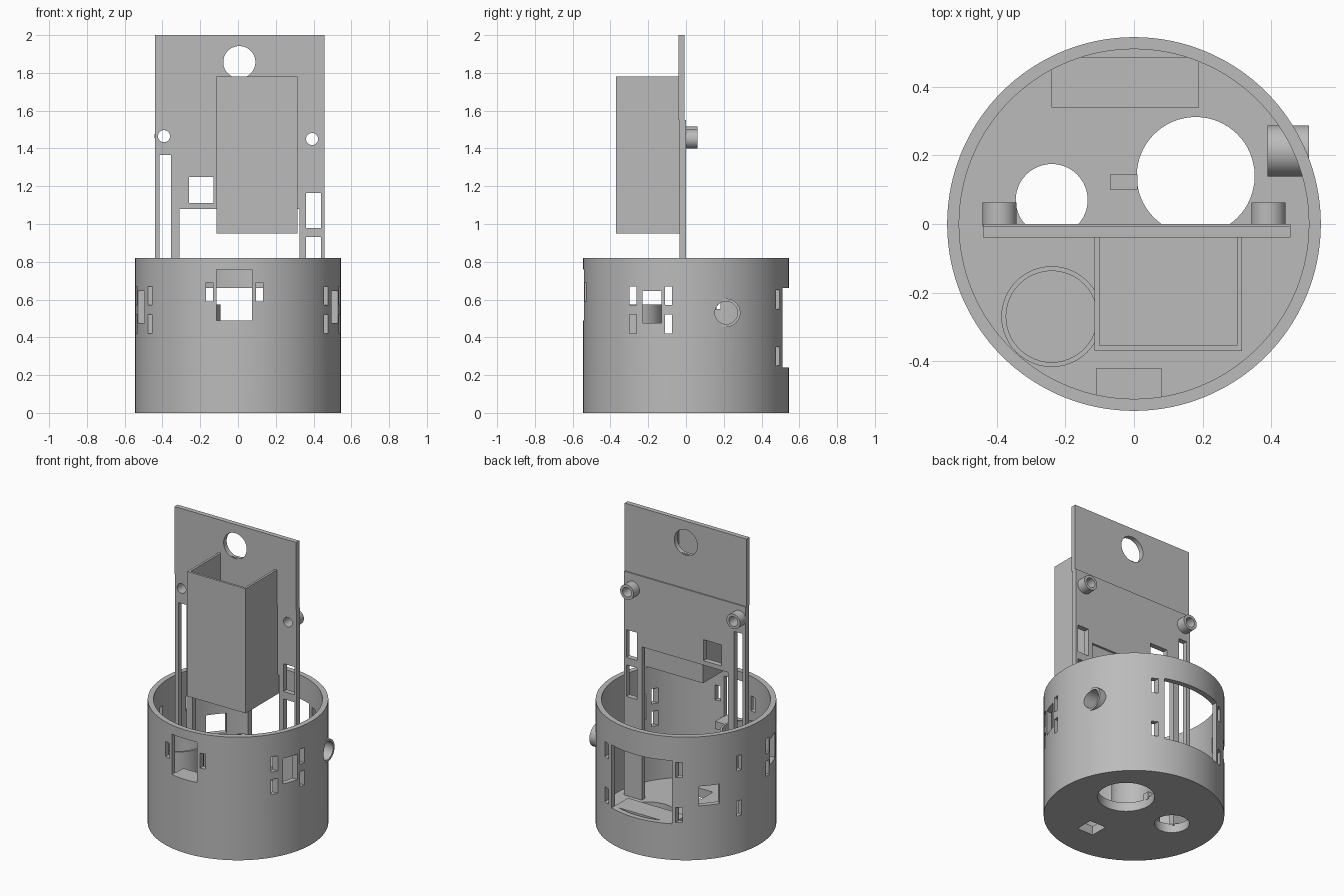
import bpy, bmesh, math
from mathutils import Matrix, Vector

cube = bpy.data.objects.get("Cube")
if cube:
    bpy.data.objects.remove(cube, do_unlink=True)

grey = bpy.data.materials.new("plain grey")
grey.use_nodes = True
COLOUR = (0.5, 0.5, 0.5, 1)
grey.diffuse_color = COLOUR
grey.node_tree.nodes["Principled BSDF"].inputs["Base Color"].default_value = COLOUR


def box(bm, x0, x1, y0, y1, z0, z1, turn=0):
    """Axis-aligned box, then turned about the z axis (degrees)."""
    m = (Matrix.Rotation(math.radians(turn), 4, 'Z')
         @ Matrix.Translation(((x0 + x1) / 2, (y0 + y1) / 2, (z0 + z1) / 2))
         @ Matrix.Diagonal((x1 - x0, y1 - y0, z1 - z0, 1)))
    bmesh.ops.create_cube(bm, size=1, matrix=m)


def rod(bm, centre, radius, length, axis='Z', sides=48):
    """Cylinder centred on a point along the given axis."""
    turn = {'X': Matrix.Rotation(math.pi / 2, 4, 'Y'),
            'Y': Matrix.Rotation(math.pi / 2, 4, 'X'),
            'Z': Matrix.Identity(4)}[axis]
    bmesh.ops.create_cone(bm, cap_ends=True, segments=sides, radius1=radius,
                          radius2=radius, depth=length,
                          matrix=Matrix.Translation(centre) @ turn)


def obj(name, bm):
    mesh = bpy.data.meshes.new(name)
    bm.to_mesh(mesh)
    bm.free()
    mesh.materials.append(grey)
    o = bpy.data.objects.new(name, mesh)
    bpy.context.scene.collection.objects.link(o)
    return o


def part(name, build, *cuts):
    """Build a solid and subtract each cutter in turn."""
    bm = bmesh.new()
    build(bm)
    o = obj(name, bm)
    for cut in cuts:
        cbm = bmesh.new()
        cut(cbm)
        c = obj("cutter", cbm)
        c.hide_render = True
        mod = o.modifiers.new("cut", 'BOOLEAN')
        mod.operation, mod.solver, mod.object = 'DIFFERENCE', 'EXACT', c
        bpy.context.view_layer.update()
        deps = bpy.context.evaluated_depsgraph_get()
        mesh = bpy.data.meshes.new_from_object(o.evaluated_get(deps))
        o.modifiers.clear()
        o.data = mesh
        bpy.data.objects.remove(c, do_unlink=True)
    bpy.ops.object.select_all(action='DESELECT')
    o.select_set(True)
    bpy.context.view_layer.objects.active = o
    bpy.ops.object.shade_smooth_by_angle(angle=math.radians(30))
    return o


R, INNER, H, FLOOR = 0.545, 0.51, 0.82, 0.06
PORT = Vector((0.45, 0.213, 0.53))


# Round housing with openings
def housing(bm):
    rod(bm, (0, 0, H / 2), R, H, sides=128)


def cavity(bm):
    rod(bm, (0, 0, FLOOR + H / 2), INNER, H, sides=128)


def floor_holes(bm):
    rod(bm, (0.18, 0.14, 0), 0.172, 0.3, sides=64)
    rod(bm, (-0.24, 0.07, 0), 0.105, 0.3)
    box(bm, 0.04, 0.16, -0.34, -0.22, -0.1, 0.2)


def wall_openings(bm):
    # front window with a slot on each side
    box(bm, -0.115, 0.075, -0.7, -0.44, 0.49, 0.76)
    for x in (-0.17, 0.095):
        box(bm, x, x + 0.037, -0.7, -0.44, 0.59, 0.69)
    # matching windows and slots on both flanks
    for s in (-1, 1):
        x0, x1 = sorted((s * 0.4, s * 0.7))
        box(bm, x0, x1, -0.23, -0.13, 0.475, 0.645)
        for y in (-0.3, -0.11):
            for z in (0.42, 0.57):
                box(bm, x0, x1, y, y + 0.037, z, z + 0.1)
    # wide rear window and its slots
    box(bm, -0.24, 0.19, 0.4, 0.7, 0.24, 0.66)
    for x in (-0.295, 0.225):
        for z in (0.25, 0.55):
            box(bm, x, x + 0.037, 0.38, 0.7, z, z + 0.1)
    # square window and slots at the rear corner
    box(bm, 0.45, 0.7, -0.065, 0.065, 0.36, 0.49, turn=140)
    for z in (0.25, 0.55):
        box(bm, 0.45, 0.7, -0.018, 0.018, z, z + 0.1, turn=161)
    # round hole for the side port
    rod(bm, PORT + Vector((0.03, 0, 0)), 0.06, 0.3, 'X')


part("housing", housing, cavity, floor_holes, wall_openings)

# Side port tube
part("side_port",
     lambda bm: rod(bm, PORT, 0.075, 0.12, 'X'),
     lambda bm: rod(bm, PORT, 0.06, 0.3, 'X'))

# Shelves behind the front and rear windows, and a small floor block
part("front_shelf", lambda bm: box(bm, -0.11, 0.08, -0.515, -0.42, 0.44, 0.49))
part("rear_shelf", lambda bm: box(bm, -0.24, 0.19, 0.34, 0.485, 0.19, 0.24))
part("floor_block", lambda bm: box(bm, -0.07, 0.01, 0.1, 0.145, 0.05, 0.1))

# Round holder standing on the floor
part("round_holder",
     lambda bm: rod(bm, (-0.24, -0.27, 0.315), 0.147, 0.52),
     lambda bm: rod(bm, (-0.24, -0.27, 0.4), 0.133, 0.68))


# Upright board, with legs left between its lower cutouts
def board_cuts(bm):
    box(bm, -0.415, -0.355, -0.2, 0.2, 0.25, 1.365)
    box(bm, -0.26, -0.13, -0.2, 0.2, 1.11, 1.25)
    box(bm, -0.31, 0.325, -0.2, 0.2, -0.1, 1.08)
    box(bm, 0.36, 0.44, -0.2, 0.2, 0.98, 1.165)
    box(bm, 0.36, 0.44, -0.2, 0.2, 0.72, 0.93)
    for x, z in SCREWS:
        rod(bm, (x, 0, z), 0.032, 0.4, 'Y', 32)


SCREWS = ((-0.392, 1.465), (0.392, 1.45))
STEP = 1.55
part("lower_board",
     lambda bm: box(bm, -0.44, 0.457, -0.035, 0, 0.05, STEP), board_cuts)
part("upper_board",
     lambda bm: box(bm, -0.44, 0.457, -0.04, -0.008, STEP, 2),
     lambda bm: rod(bm, (0.007, 0, 1.857), 0.085, 0.4, 'Y'))

# Standoffs on the back of the board
for side, (x, z) in zip(("right", "left"), SCREWS):
    part(side + "_standoff",
         lambda bm: rod(bm, (x, 0.027, z), 0.05, 0.07, 'Y', 32),
         lambda bm: rod(bm, (x, 0, z), 0.032, 0.4, 'Y', 32))

# Open-topped box on the front of the board
part("front_box",
     lambda bm: box(bm, -0.115, 0.315, -0.37, -0.015, 0.95, 1.78),
     lambda bm: box(bm, -0.1, 0.3, -0.355, -0.036, 0.965, 2))
